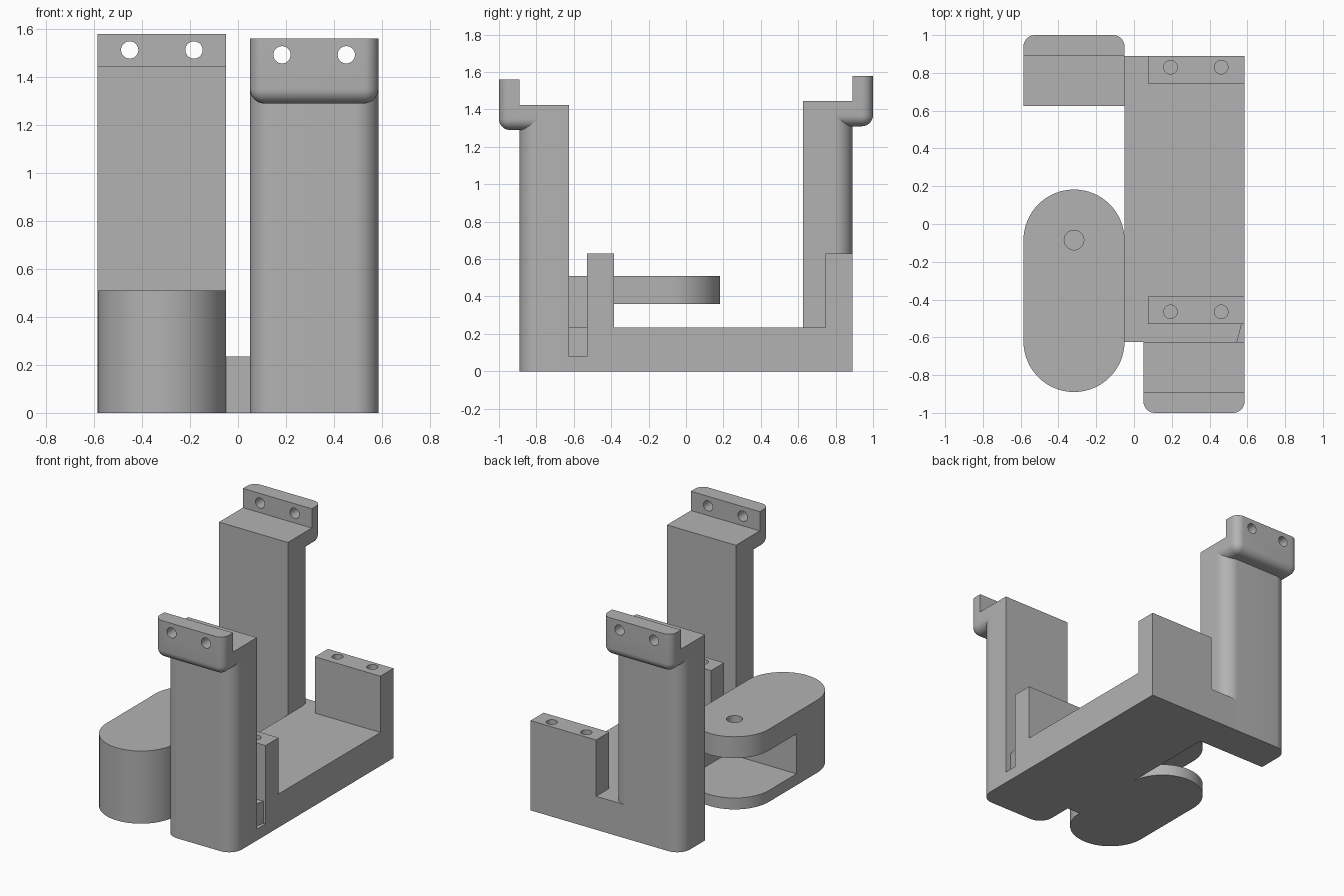
import bpy, bmesh
from math import pi, sin, cos
from mathutils import Matrix, Vector

cube = bpy.data.objects.get("Cube")
if cube:
    bpy.data.objects.remove(cube, do_unlink=True)

grey = bpy.data.materials.new("grey_plastic")
grey.use_nodes = True
COLOUR = (0.45, 0.45, 0.45, 1)
grey.diffuse_color = COLOUR
for node in grey.node_tree.nodes:
    if node.type == 'BSDF_PRINCIPLED':
        node.inputs["Base Color"].default_value = COLOUR


def finish(name, bm):
    bmesh.ops.recalc_face_normals(bm, faces=bm.faces)
    mesh = bpy.data.meshes.new(name)
    bm.to_mesh(mesh)
    bm.free()
    mesh.materials.append(grey)
    obj = bpy.data.objects.new(name, mesh)
    bpy.context.collection.objects.link(obj)
    return obj


def prism(name, outline, z0, z1):
    bm = bmesh.new()
    face = bm.faces.new([bm.verts.new((x, y, z0)) for x, y in outline])
    new = bmesh.ops.extrude_face_region(bm, geom=[face])["geom"]
    bmesh.ops.translate(bm, vec=(0, 0, z1 - z0),
                        verts=[v for v in new if isinstance(v, bmesh.types.BMVert)])
    return finish(name, bm)


def rect(x0, x1, y0, y1):
    return [(x0, y0), (x1, y0), (x1, y1), (x0, y1)]


def box(name, x0, x1, y0, y1, z0, z1):
    return prism(name, rect(x0, x1, y0, y1), z0, z1)


def arc(cx, cy, r, start, end, steps):
    angles = [start + (end - start) * i / steps for i in range(steps + 1)]
    return [(cx + r * cos(a), cy + r * sin(a)) for a in angles]


def drill(centre, r, depth, along_y=False):
    bm = bmesh.new()
    bmesh.ops.create_cone(bm, cap_ends=True, segments=32, radius1=r, radius2=r, depth=depth)
    if along_y:
        bmesh.ops.rotate(bm, verts=bm.verts, matrix=Matrix.Rotation(pi / 2, 3, 'X'))
    bmesh.ops.translate(bm, verts=bm.verts, vec=Vector(centre))
    return finish("cutter", bm)


def cut(obj, *cutters):
    bpy.context.view_layer.objects.active = obj
    for cutter in cutters:
        cutter.hide_render = True
        mod = obj.modifiers.new("cut", 'BOOLEAN')
        mod.operation = 'DIFFERENCE'
        mod.solver = 'EXACT'
        mod.object = cutter
        bpy.ops.object.modifier_apply(modifier=mod.name)
        bpy.data.objects.remove(cutter, do_unlink=True)


def smooth(obj):
    bpy.ops.object.select_all(action='DESELECT')
    obj.select_set(True)
    bpy.context.view_layer.objects.active = obj
    bpy.ops.object.shade_smooth_by_angle(angle=pi / 6)


LEFT, RIGHT = 0.05, 0.585      # tower width
OUTER, INNER = -0.89, -0.625   # tower depth
MID = (LEFT + RIGHT) / 2
SLAB = 0.235
BLOCK = 0.63
HOLE = 0.036
ROUND = 0.1


# Towers with a rounded hook lip; the back one is the front one turned half round
def tower(side, turned, step):
    outline = (arc(LEFT + ROUND, OUTER + ROUND, ROUND, pi, 1.5 * pi, 12)
               + arc(RIGHT - ROUND, OUTER + ROUND, ROUND, 1.5 * pi, 2 * pi, 12)
               + [(RIGHT, INNER), (LEFT, INNER)])
    column = prism(side + "_tower", outline, 0, step)

    low, high, back = step - 0.135, step + 0.135, OUTER + ROUND
    lip = box(side + "_lip", LEFT, RIGHT, -1, back, low, high)
    bm = bmesh.new()
    bm.from_mesh(lip.data)
    edges = [e for e in bm.edges
             if not all(v.co.z > high - 0.01 for v in e.verts)
             and not all(v.co.y > back - 0.01 for v in e.verts)]
    bmesh.ops.bevel(bm, geom=edges, offset=0.06, segments=8, profile=0.5, affect='EDGES')
    bm.to_mesh(lip.data)
    bm.free()
    cut(lip, box("cutter", 0, 1, OUTER, 0, step, 2),
        *[drill((MID + dx, -0.95, high - 0.067), HOLE, 0.3, True) for dx in (-0.134, 0.134)])

    for obj in (column, lip):
        if turned:
            obj.data.transform(Matrix.Rotation(pi, 4, 'Z'))
        smooth(obj)


tower("front", False, 1.425)
tower("back", True, 1.445)

# Base slab with a shallow slanted slot in its side
slab = box("base_slab", -LEFT, RIGHT, INNER, -OUTER, 0, SLAB)
cut(slab, prism("cutter", [(0.545, INNER - 0.001), (0.7, INNER - 0.001),
                           (0.7, -0.53), (0.57, -0.53)], 0.08, 0.4))
box("slab_corner_fill", -LEFT - ROUND, -LEFT, 0.75, -OUTER, 0, SLAB)

# Drilled mounting blocks
for name, y0, y1, hole_y in (("front_block", -0.53, -0.385, -0.465),
                             ("back_block", 0.745, 0.89, 0.83)):
    block = box(name, 0.075, RIGHT, y0, y1, SLAB, BLOCK)
    cut(block, *[drill((x, hole_y, BLOCK), HOLE, 0.5) for x in (0.193, 0.462)])
    smooth(block)

# Rounded side holder with an open gap between its two plates
radius = (RIGHT - LEFT) / 2
holder = prism("side_holder",
               arc(-MID, -0.085, radius, 0, pi, 32) + arc(-MID, -0.622, radius, pi, 2 * pi, 32),
               0, 0.51)
cut(holder, box("cutter", -1, 0.2, -0.39, 0.5, 0.08, 0.36),
    drill((-MID, -0.085, 0.45), 0.052, 0.4))
smooth(holder)
